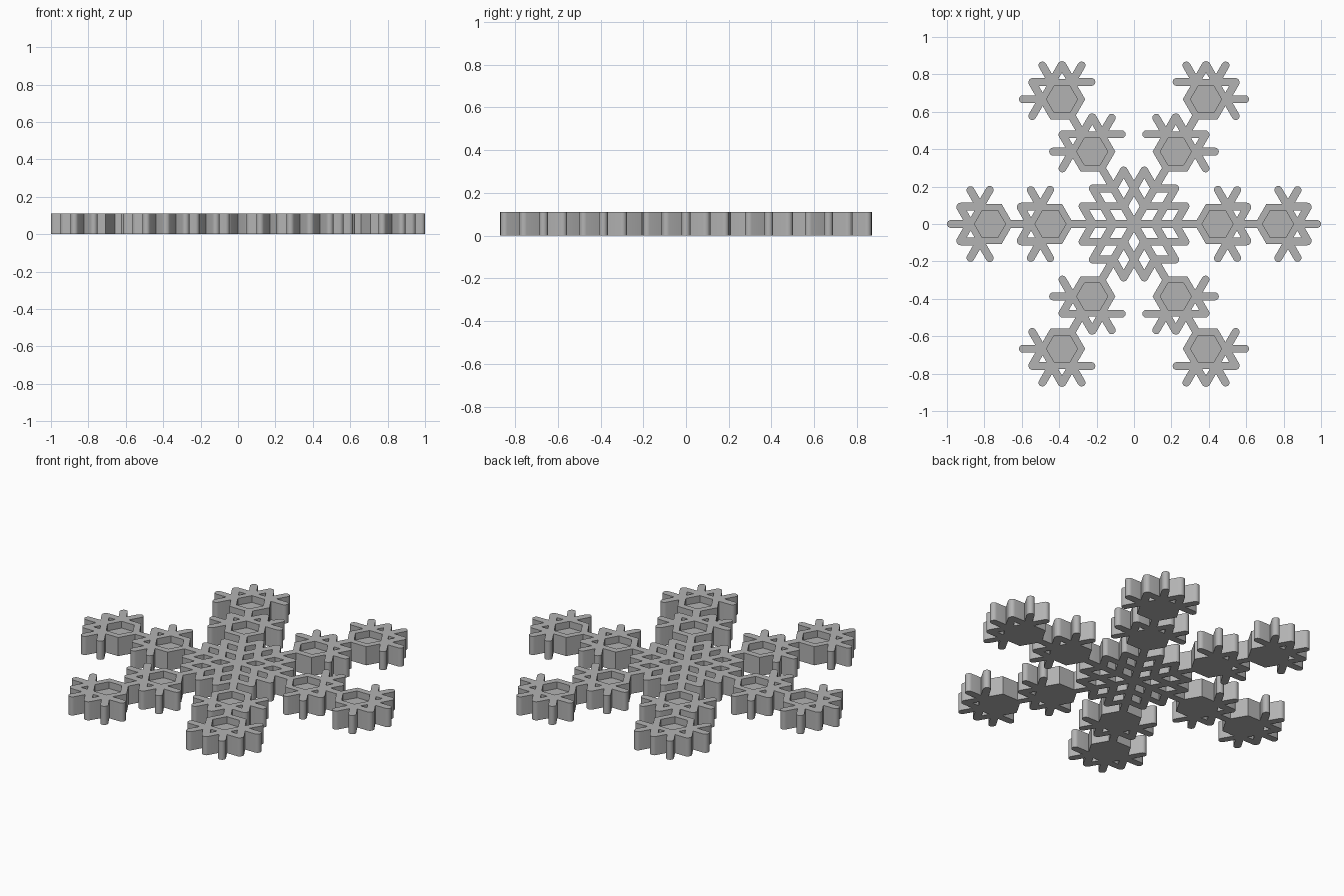
import bpy, bmesh
from math import sin, cos, pi, radians
from mathutils import Vector

THICK = 0.11      # overall plate thickness
HALF = 0.021      # half width of every bar
STEP = 0.11       # lattice spacing of the centre
BRANCH = 0.107    # branch position on the small flakes

cube = bpy.data.objects.get("Cube")
if cube:
    bpy.data.objects.remove(cube)

grey = bpy.data.materials.new("plain_grey")
grey.use_nodes = True
colour = (0.45, 0.45, 0.45, 1)
grey.diffuse_color = colour
grey.node_tree.nodes["Principled BSDF"].inputs["Base Color"].default_value = colour


def polar(r, deg):
    return Vector((r * cos(radians(deg)), r * sin(radians(deg)), 0))


def prism(bm, outline, z0, z1):
    """Extrude a closed outline between two heights."""
    face = bm.faces.new([bm.verts.new((p.x, p.y, z0)) for p in outline])
    new = bmesh.ops.extrude_face_region(bm, geom=[face], use_keep_orig=True)["geom"]
    top = [v for v in new if isinstance(v, bmesh.types.BMVert)]
    bmesh.ops.translate(bm, verts=top, vec=(0, 0, z1 - z0))


def bar(bm, start, deg, length):
    """Round-ended bar running from a point in a direction."""
    end = start + polar(length, deg)
    outline = [c + polar(HALF, deg + turn - 90 + 180 * i / 8)
               for c, turn in ((end, 0), (start, 180)) for i in range(9)]
    prism(bm, outline, -0.05, THICK + 0.05)


def hexagon(radius):
    return [polar(radius, 60 * k) for k in range(6)]


def mesh_object(name, bm):
    bmesh.ops.recalc_face_normals(bm, faces=bm.faces)
    mesh = bpy.data.meshes.new(name)
    bm.to_mesh(mesh)
    bm.free()
    obj = bpy.data.objects.new(name, mesh)
    bpy.context.collection.objects.link(obj)
    return obj


def fuse(name, bm, pocket=0):
    """Merge the bars, trim them to the plate thickness, cut the pocket."""
    obj = mesh_object(name, bm)
    slab = bmesh.new()
    prism(slab, hexagon(1), 0, THICK)
    tools = [(mesh_object("trim_slab", slab), 'INTERSECT')]
    if pocket:
        cut = bmesh.new()
        prism(cut, hexagon(pocket), THICK - 0.04, THICK + 0.1)
        tools.append((mesh_object("pocket_cutter", cut), 'DIFFERENCE'))
    for tool, operation in tools:
        mod = obj.modifiers.new(operation, 'BOOLEAN')
        mod.operation, mod.object, mod.solver = operation, tool, 'EXACT'
        mod.use_self = operation == 'INTERSECT'
    bpy.context.view_layer.update()
    graph = bpy.context.evaluated_depsgraph_get()
    result = bpy.data.meshes.new_from_object(obj.evaluated_get(graph))
    for old in [obj] + [t for t, _ in tools]:
        bpy.data.objects.remove(old)
    result.name = name
    result.materials.clear()
    result.materials.append(grey)
    return result


def place(name, mesh, location=(0, 0, 0), deg=0):
    obj = bpy.data.objects.new(name, mesh)
    bpy.context.collection.objects.link(obj)
    obj.location = location
    obj.rotation_euler.z = radians(deg)
    return obj


# Centre: six arms, each with two pairs of branches that cross into a lattice
bm = bmesh.new()
for k in range(6):
    a = 60 * k
    bar(bm, Vector(), a, 3 * STEP)
    for n in (1, 2):
        for side in (-60, 60):
            bar(bm, polar(n * STEP, a), a + side, (3 - n) * STEP)
centre = place("centre_lattice", fuse("centre_lattice", bm))

# Small flake: hexagonal body with a pocket and three outward branched arms
bm = bmesh.new()
prism(bm, hexagon(0.124), -0.05, THICK + 0.05)
for a in (-60, 0, 60):
    bar(bm, Vector(), a, 0.23 - HALF)
    for side in (-60, 60):
        bar(bm, polar(BRANCH, a), a + side, 0.104)
flake_mesh = fuse("small_flake", bm, pocket=0.083)

# Two flakes along each of the six spokes
parts = [centre]
for k in range(6):
    for label, r in (("inner", 0.447), ("outer", 0.77)):
        parts.append(place(f"{label}_flake_{k + 1}", flake_mesh, polar(r, 60 * k), 60 * k))

# Smooth the rounded bar ends only
bpy.ops.object.select_all(action='DESELECT')
for obj in (centre, parts[1]):
    obj.select_set(True)
bpy.context.view_layer.objects.active = centre
bpy.ops.object.shade_smooth_by_angle(angle=radians(30))
